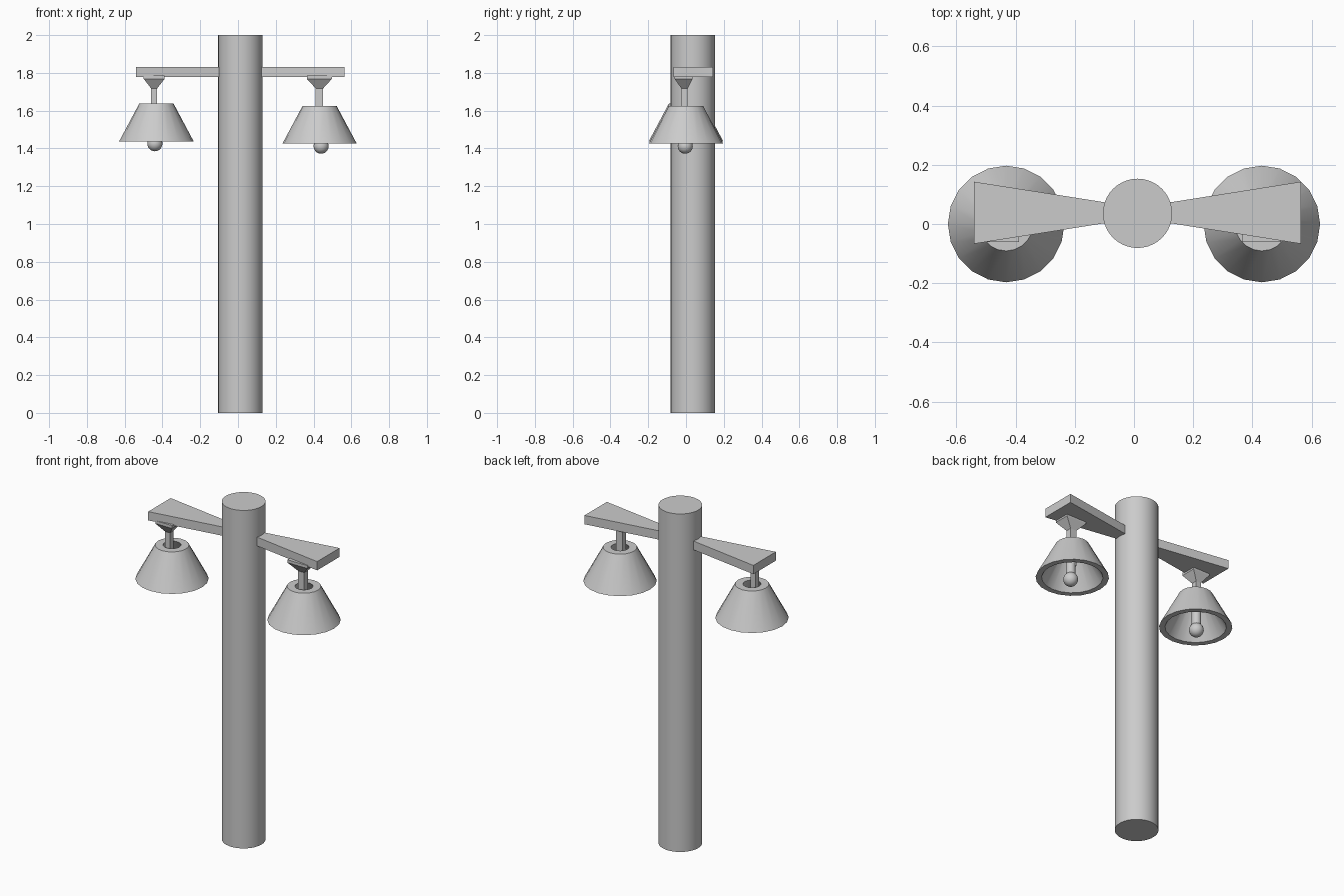
import bpy, bmesh, math

if "Cube" in bpy.data.objects:
    bpy.data.objects.remove(bpy.data.objects["Cube"])

PX, PY = 0.012, 0.036   # pole axis


def finish(name, bm, smooth=True):
    bmesh.ops.recalc_face_normals(bm, faces=bm.faces)
    me = bpy.data.meshes.new(name)
    bm.to_mesh(me)
    bm.free()
    ob = bpy.data.objects.new(name, me)
    bpy.context.collection.objects.link(ob)
    if smooth:
        bpy.ops.object.select_all(action='DESELECT')
        ob.select_set(True)
        bpy.context.view_layer.objects.active = ob
        bpy.ops.object.shade_smooth_by_angle(angle=math.radians(35))
    return ob


def loft(name, rings, cap=True, smooth=True):
    """Skin a list of rings; without caps the last ring joins the first."""
    bm = bmesh.new()
    vs = [[bm.verts.new(p) for p in r] for r in rings]
    n = len(vs[0])
    pairs = list(zip(vs, vs[1:]))
    if cap:
        bm.faces.new(vs[0])
        bm.faces.new(vs[-1])
    else:
        pairs.append((vs[-1], vs[0]))
    for a, b in pairs:
        for i in range(n):
            j = (i + 1) % n
            bm.faces.new((a[i], a[j], b[j], b[i]))
    return finish(name, bm, smooth)


def circle(x, y, z, r, n):
    return [(x + r * math.cos(2 * math.pi * i / n),
             y + r * math.sin(2 * math.pi * i / n), z) for i in range(n)]


def rect(x, y, z, hx, hy):
    return [(x - hx, y - hy, z), (x + hx, y - hy, z),
            (x + hx, y + hy, z), (x - hx, y + hy, z)]


# Pole
loft("pole", [circle(PX, PY, 0, 0.117, 40), circle(PX, PY, 2, 0.117, 40)])

for side, s, dz in (("left", -1, 0.013), ("right", 1, 0)):
    # Flared arm
    loft(side + "_arm", [
        [(PX + s * d, PY + 0.002 + a * h, z)
         for d, a, h in ((0.09, -1, 0.032), (0.553, -1, 0.105),
                         (0.553, 1, 0.105), (0.09, 1, 0.032))]
        for z in (1.778, 1.83)], smooth=False)

    # Tapered bracket flowing into the square hanging rod
    rx, hw, hr = (-0.444, 0.055, 0.016) if s < 0 else (0.431, 0.066, 0.02)
    loft(side + "_hanger", [
        rect(rx, -0.013, 1.785, hw, 0.047),
        rect(rx, -0.013, 1.768, hw, 0.047),
        rect(rx, -0.008, 1.718, hr, 0.017),
        rect(rx, -0.008, 1.50 + dz, hr, 0.017)], smooth=False)

    # Hollow lampshade
    cx = s * 0.432
    loft(side + "_shade", [
        circle(cx, 0, z + dz, r, 20)
        for z, r in ((1.425, 0.197), (1.624, 0.091),
                     (1.624, 0.048), (1.425, 0.165))], cap=False)

    # Socket and bulb
    bx = s * 0.44
    loft(side + "_socket", [circle(bx, -0.004, 1.43 + dz, 0.026, 12),
                            circle(bx, -0.004, 1.54 + dz, 0.026, 12)])
    bm = bmesh.new()
    bmesh.ops.create_uvsphere(bm, u_segments=20, v_segments=12, radius=0.04)
    bmesh.ops.translate(bm, verts=bm.verts, vec=(bx, -0.004, 1.412 + dz))
    finish(side + "_bulb", bm)
